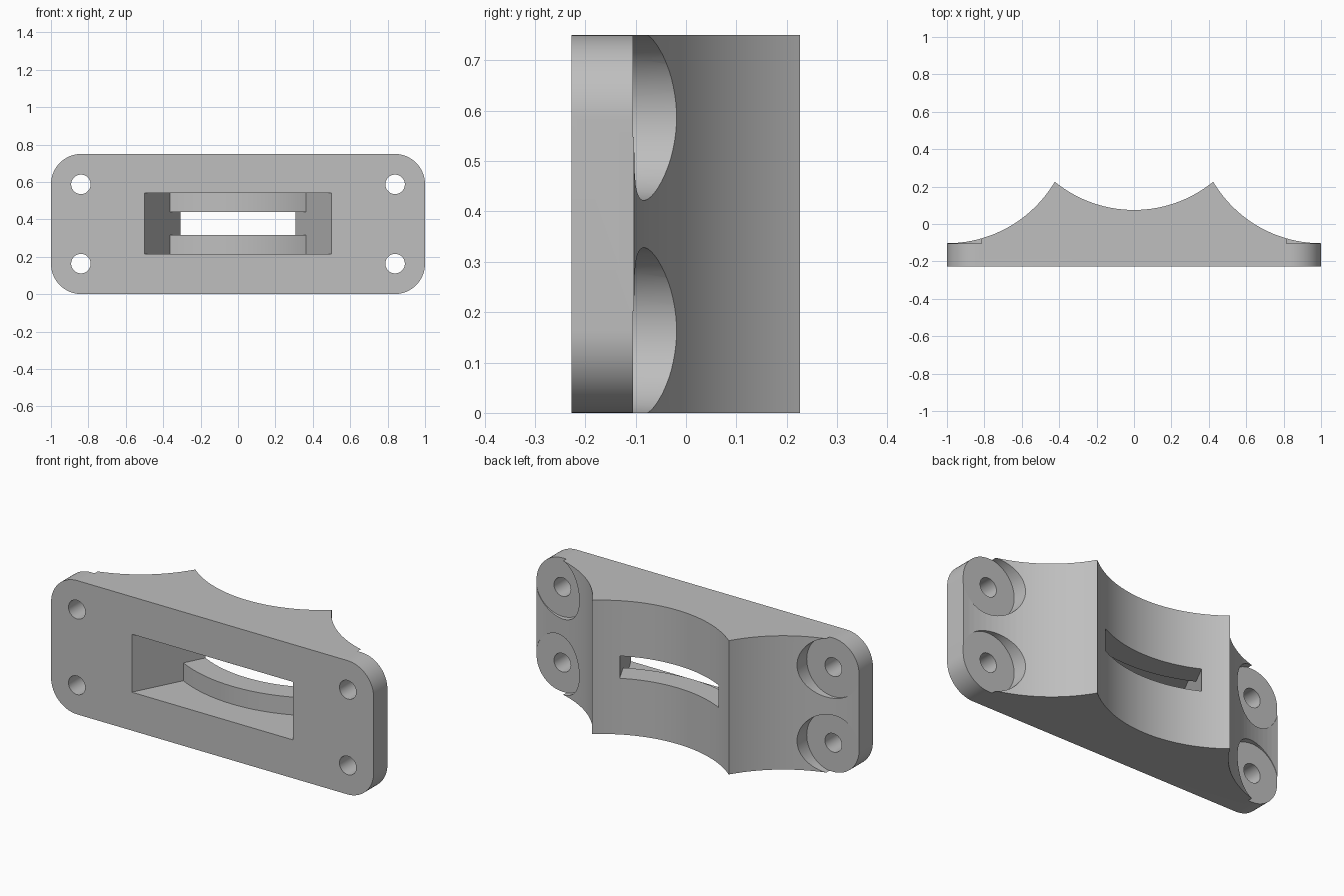
import bpy, bmesh
from math import sin, cos, atan, pi, radians
from mathutils import Vector

cube = bpy.data.objects.get("Cube")
if cube:
    bpy.data.objects.remove(cube, do_unlink=True)

WIDTH, HEIGHT, FRONT = 2.0, 0.75, -0.227
CORNER = 0.163          # corner radius, concentric with the screw holes
R = 0.67                # radius of all three scallops
MID_Y = 0.745           # axis of the middle scallop
SIDE_Y = 0.567          # axis of the side scallops

grey = bpy.data.materials.new("plain grey")
grey.use_nodes = True
colour = (0.52, 0.52, 0.52, 1)
grey.diffuse_color = colour
grey.node_tree.nodes["Principled BSDF"].inputs["Base Color"].default_value = colour


def prism(name, points, offset):
    """Extrude a flat outline of 3D points along offset into a solid."""
    bm = bmesh.new()
    face = bm.faces.new([bm.verts.new(p) for p in points])
    top = bmesh.ops.extrude_face_region(bm, geom=[face])["geom"]
    verts = [v for v in top if isinstance(v, bmesh.types.BMVert)]
    bmesh.ops.translate(bm, verts=verts, vec=offset)
    bmesh.ops.recalc_face_normals(bm, faces=bm.faces[:])
    mesh = bpy.data.meshes.new(name)
    bm.to_mesh(mesh)
    bm.free()
    mesh.materials.append(grey)
    obj = bpy.data.objects.new(name, mesh)
    bpy.context.collection.objects.link(obj)
    return obj


def arc(radius, start, end, steps):
    return [(radius * cos(start + (end - start) * i / steps),
             radius * sin(start + (end - start) * i / steps)) for i in range(steps + 1)]


def circle(radius, steps):
    return arc(radius, 0, 2 * pi, steps)[:-1]


def cut(body, cutter):
    cutter.hide_render = True
    mod = body.modifiers.new("cut", "BOOLEAN")
    mod.operation, mod.solver, mod.object = "DIFFERENCE", "EXACT", cutter
    bpy.context.view_layer.objects.active = body
    bpy.ops.object.modifier_apply(modifier=mod.name)
    bpy.data.objects.remove(cutter, do_unlink=True)


# Rounded block
outline = []
for i, (sx, sz) in enumerate([(1, 1), (-1, 1), (-1, -1), (1, -1)]):
    cx, cz = sx * (WIDTH / 2 - CORNER), HEIGHT / 2 + sz * (HEIGHT / 2 - CORNER)
    outline += [(cx + x, FRONT, cz + z)
                for x, z in arc(CORNER, i * pi / 2, (i + 1) * pi / 2, 16)]
body = prism("mounting_bracket", outline, Vector((0, 0.55, 0)))

# Three upright scallops shape the back
for x, y in [(0, MID_Y), (-1, SIDE_Y), (1, SIDE_Y)]:
    points = [(x + a, y + b, -0.2) for a, b in circle(R, 128)]
    cut(body, prism("scallop_cutter", points, Vector((0, 0, 1.2))))

# Screw holes with flat recesses behind them
for x in (-0.84, 0.84):
    for z in (CORNER, HEIGHT - CORNER):
        for radius, start in ((CORNER + 0.002, -0.105), (0.052, -0.5)):
            points = [(x + a, start, z + b) for a, b in circle(radius, 64)]
            cut(body, prism("hole_cutter", points, Vector((0, 1, 0))))

# Wedge pocket with a curved floor, and a narrow slot through it
half = atan(0.514)
for inner, low, high in ((0.797, 0.215, 0.54), (0.6, 0.315, 0.44)):
    points = [(x, MID_Y + y, low) for x, y in arc(inner, -pi / 2 - half, -pi / 2 + half, 32)]
    points += [(s * 1.3 * sin(half), MID_Y - 1.3 * cos(half), low) for s in (1, -1)]
    cut(body, prism("pocket_cutter", points, Vector((0, 0, high - low))))

bpy.ops.object.select_all(action="DESELECT")
body.select_set(True)
bpy.context.view_layer.objects.active = body
bpy.ops.object.shade_smooth_by_angle(angle=radians(25))
